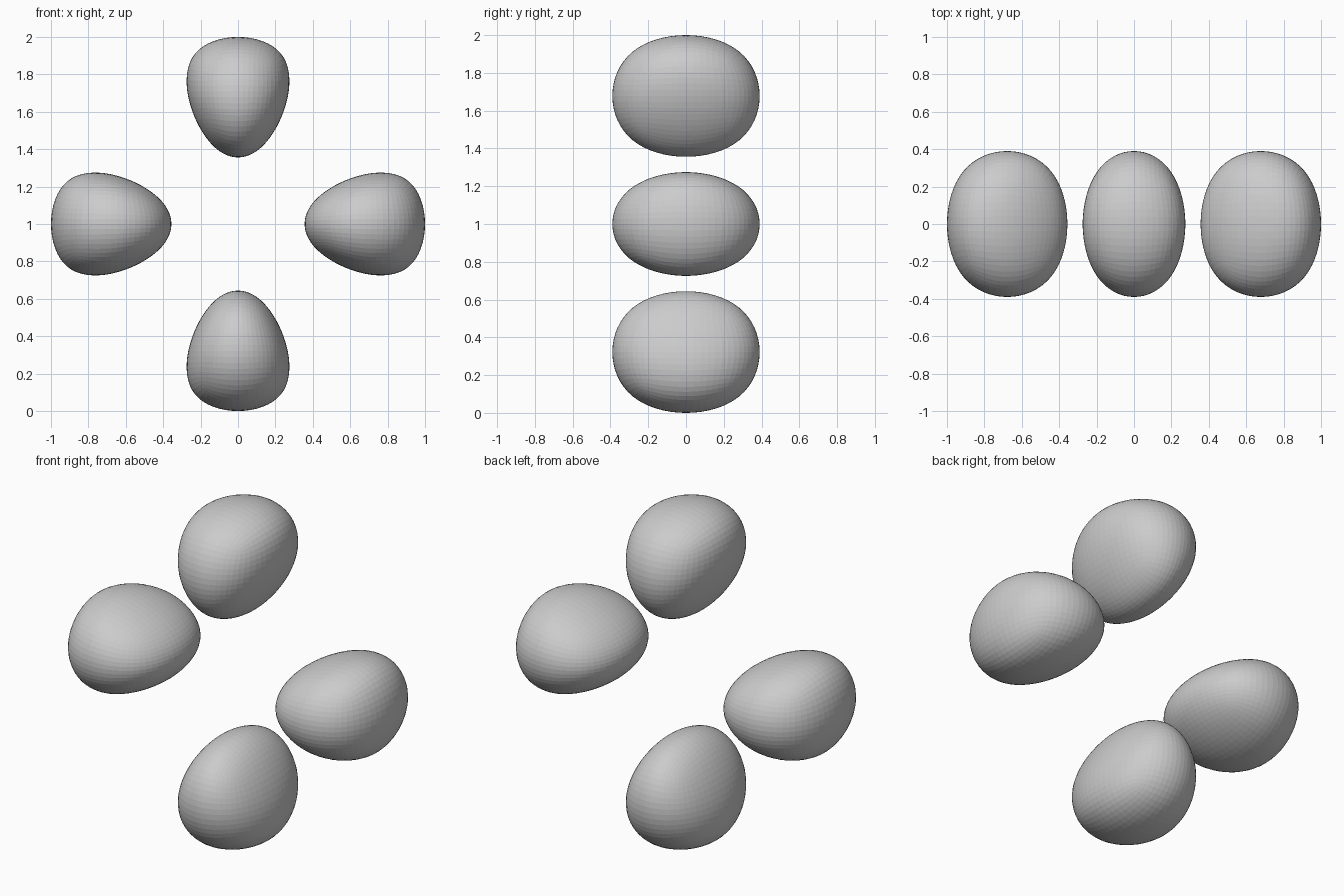
import bpy, bmesh, math
from mathutils import Matrix, Vector

if "Cube" in bpy.data.objects:
    bpy.data.objects.remove(bpy.data.objects["Cube"])

INNER, OUTER = 0.356, 1.0        # radial reach of each petal
HALF_WIDTH, HALF_DEPTH = 0.275, 0.39
TAPER = 0.42                     # narrowing toward the centre
LIMIT = 0.8395                   # size of a smoothed cube relative to its cage

grey = bpy.data.materials.new("plain grey")
grey.diffuse_color = (0.6, 0.6, 0.6, 1)
grey.use_nodes = True
grey.node_tree.nodes["Principled BSDF"].inputs["Base Color"].default_value = grey.diffuse_color


def make_petal(name, angle):
    """Tapered cube cage, smoothed into an egg, pointing at the centre."""
    bm = bmesh.new()
    bmesh.ops.create_cube(bm, size=2)
    mid, half = (INNER + OUTER) / 2, (OUTER - INNER) / 2
    for v in bm.verts:
        side = v.co.z
        v.co.x *= HALF_WIDTH / LIMIT / 1.035 * (1 + TAPER * side)
        v.co.y *= HALF_DEPTH / LIMIT
        v.co.z = mid + side * half / LIMIT
    # turn about the y axis, then lift to the ring centre
    bm.transform(Matrix.Translation((0, 0, 1)) @ Matrix.Rotation(angle, 4, 'Y'))
    mesh = bpy.data.meshes.new(name)
    bm.to_mesh(mesh)
    bm.free()
    mesh.materials.append(grey)
    obj = bpy.data.objects.new(name, mesh)
    bpy.context.collection.objects.link(obj)
    smooth = obj.modifiers.new("rounding", 'SUBSURF')
    smooth.levels = smooth.render_levels = 4


# four petals in a ring
for i, name in enumerate(("top_petal", "right_petal", "bottom_petal", "left_petal")):
    make_petal(name, i * math.pi / 2)
